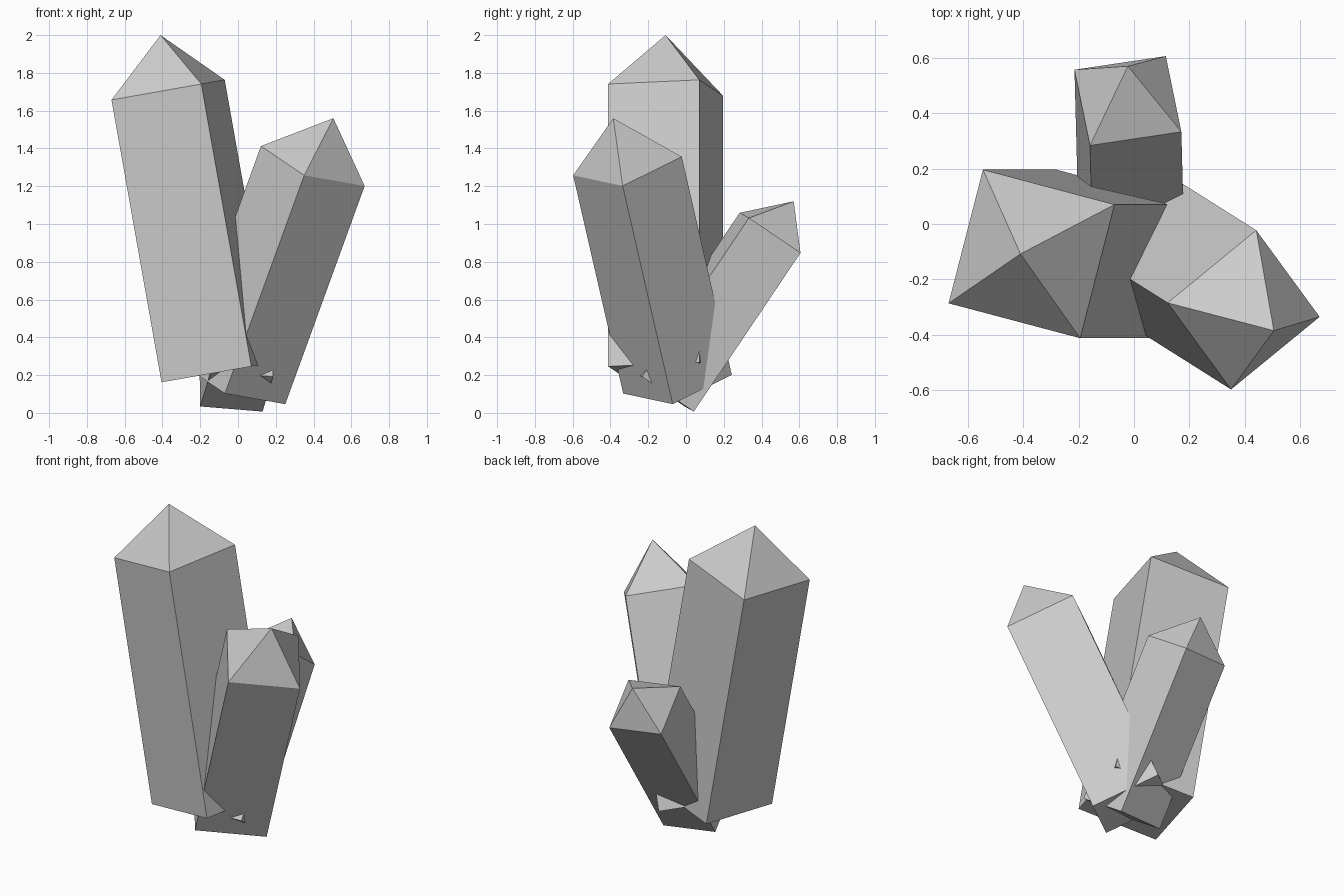
import bpy, bmesh, math
from mathutils import Vector, Matrix

if "Cube" in bpy.data.objects:
    bpy.data.objects.remove(bpy.data.objects["Cube"])


def crystal(name, base, shoulder, corner, tip):
    """Square prism from base centre to shoulder centre, closed by a pyramid tip.
    corner is one shoulder corner; the other three are its quarter turns."""
    base, shoulder, corner, tip = map(Vector, (base, shoulder, corner, tip))
    axis = (shoulder - base).normalized()
    arm = corner - shoulder
    length = arm.length
    arm = (arm - axis * arm.dot(axis)).normalized() * length
    arms = [Matrix.Rotation(i * math.pi / 2, 3, axis) @ arm for i in range(4)]

    bm = bmesh.new()
    low = [bm.verts.new(base + a) for a in arms]
    high = [bm.verts.new(shoulder + a) for a in arms]
    top = bm.verts.new(tip)
    bm.faces.new(low[::-1])
    for i in range(4):
        j = (i + 1) % 4
        bm.faces.new((low[i], low[j], high[j], high[i]))
        bm.faces.new((high[i], high[j], top))
    bmesh.ops.recalc_face_normals(bm, faces=bm.faces)
    mesh = bpy.data.meshes.new(name)
    bm.to_mesh(mesh)
    bm.free()
    bpy.context.collection.objects.link(bpy.data.objects.new(name, mesh))


# Tall crystal leaning left
crystal("tall_crystal", (-0.105, -0.108, 0.215), (-0.37, -0.108, 1.71),
        (-0.675, -0.285, 1.70), (-0.41, -0.108, 2.0))
# Medium crystal leaning right and forward
crystal("medium_crystal", (-0.024, -0.045, 0.152), (0.396, -0.31, 1.307),
        (0.67, -0.335, 1.20), (0.505, -0.385, 1.56))
# Small crystal leaning back
crystal("small_crystal", (-0.007, -0.12, 0.113), (-0.022, 0.445, 0.953),
        (0.115, 0.605, 0.845), (-0.022, 0.57, 1.12))
